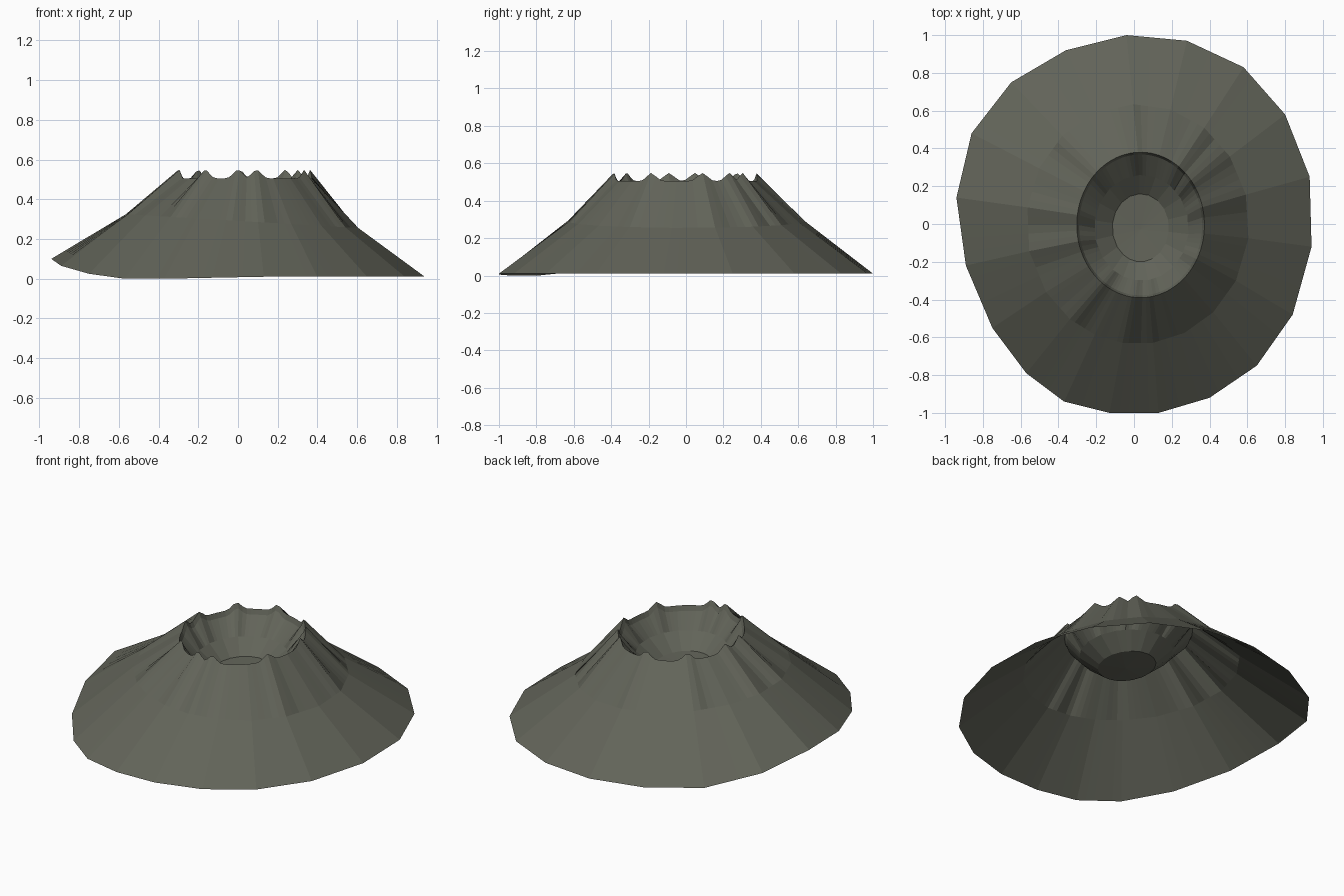
import bpy, bmesh, math

if "Cube" in bpy.data.objects:
    bpy.data.objects.remove(bpy.data.objects["Cube"])

# one flat stone colour
rock = bpy.data.materials.new("olive grey rock")
rock.diffuse_color = (0.122, 0.127, 0.10, 1)
rock.use_nodes = True
rock.node_tree.nodes["Principled BSDF"].inputs["Base Color"].default_value = rock.diffuse_color

# uneven foot outline (x, y, z), counter-clockwise; the left side is lifted
FOOT = [(0.94, -0.12, 0.01), (0.93, 0.25, 0.01), (0.80, 0.58, 0.01), (0.58, 0.83, 0.01),
        (0.28, 0.97, 0.01), (-0.04, 1.0, 0.01), (-0.36, 0.92, 0.01), (-0.65, 0.75, 0.02),
        (-0.86, 0.48, 0.065), (-0.94, 0.14, 0.10), (-0.89, -0.22, 0.065), (-0.75, -0.55, 0.025),
        (-0.57, -0.79, 0.0), (-0.37, -0.94, 0.0), (-0.13, -1.0, 0.005), (0.13, -1.0, 0.01),
        (0.40, -0.92, 0.01), (0.65, -0.75, 0.01), (0.84, -0.48, 0.01)]
RIDGES = [14, 38, 53, 95, 134, 172, 193, 234, 264, 280, 332]  # rim peaks, degrees
SUB = 5                                                        # rim steps per foot side
N = len(FOOT)


def lerp(a, b, f):
    return tuple(p + (q - p) * f for p, q in zip(a, b))


def angle_of(p):
    return math.atan2(p[1], p[0] / 0.94)


def chords(points):
    """Subdivide a closed polygon so each side stays straight."""
    return [lerp(points[i], points[(i + 1) % N], k / SUB) for i in range(N) for k in range(SUB)]


def ellipse(cx, cy, rx, ry, t, z):
    return (cx + rx * math.cos(t), cy + ry * math.sin(t), z)


def rim_height(t):
    peak = 0
    for r in RIDGES:
        d = (math.degrees(t) - r + 180) % 360 - 180
        peak = max(peak, math.exp(-(d / 5.5) ** 2))
    return 0.505 + 0.043 * peak


foot = chords(FOOT)
angles = [angle_of(p) for p in foot]
corner = [angle_of(p) for p in FOOT]

# rings from the foot up to the rim and down into the crater
shoulder = chords([ellipse(0.02, 0, 0.59, 0.635, t, 0.29 - 0.035 * math.cos(t)) for t in corner])
rim = [ellipse(0.035, -0.005, 0.338, 0.385, t, rim_height(t)) for t in angles]
lip = [ellipse(0.035, -0.005, 0.326, 0.373, t, rim_height(t) - 0.03) for t in angles]
wall = chords([ellipse(0.04, -0.02, 0.25, 0.28, t, 0.39) for t in corner])
floor = chords([ellipse(0.035, -0.02, 0.15, 0.18, t, 0.31) for t in corner])

bm = bmesh.new()
rings = [[bm.verts.new(p) for p in ring] for ring in (foot, shoulder, rim, lip, wall, floor)]
M = N * SUB
for a, b in zip(rings, rings[1:]):
    for i in range(M):
        j = (i + 1) % M
        bm.faces.new((a[i], a[j], b[j], b[i]))

# crater floor fan
centre = bm.verts.new((0.035, -0.03, 0.30))
for i in range(M):
    bm.faces.new((rings[-1][i], rings[-1][(i + 1) % M], centre))

mesh = bpy.data.meshes.new("volcano_cone")
bm.to_mesh(mesh)
bm.free()
mesh.materials.append(rock)
cone = bpy.data.objects.new("volcano_cone", mesh)
bpy.context.collection.objects.link(cone)
